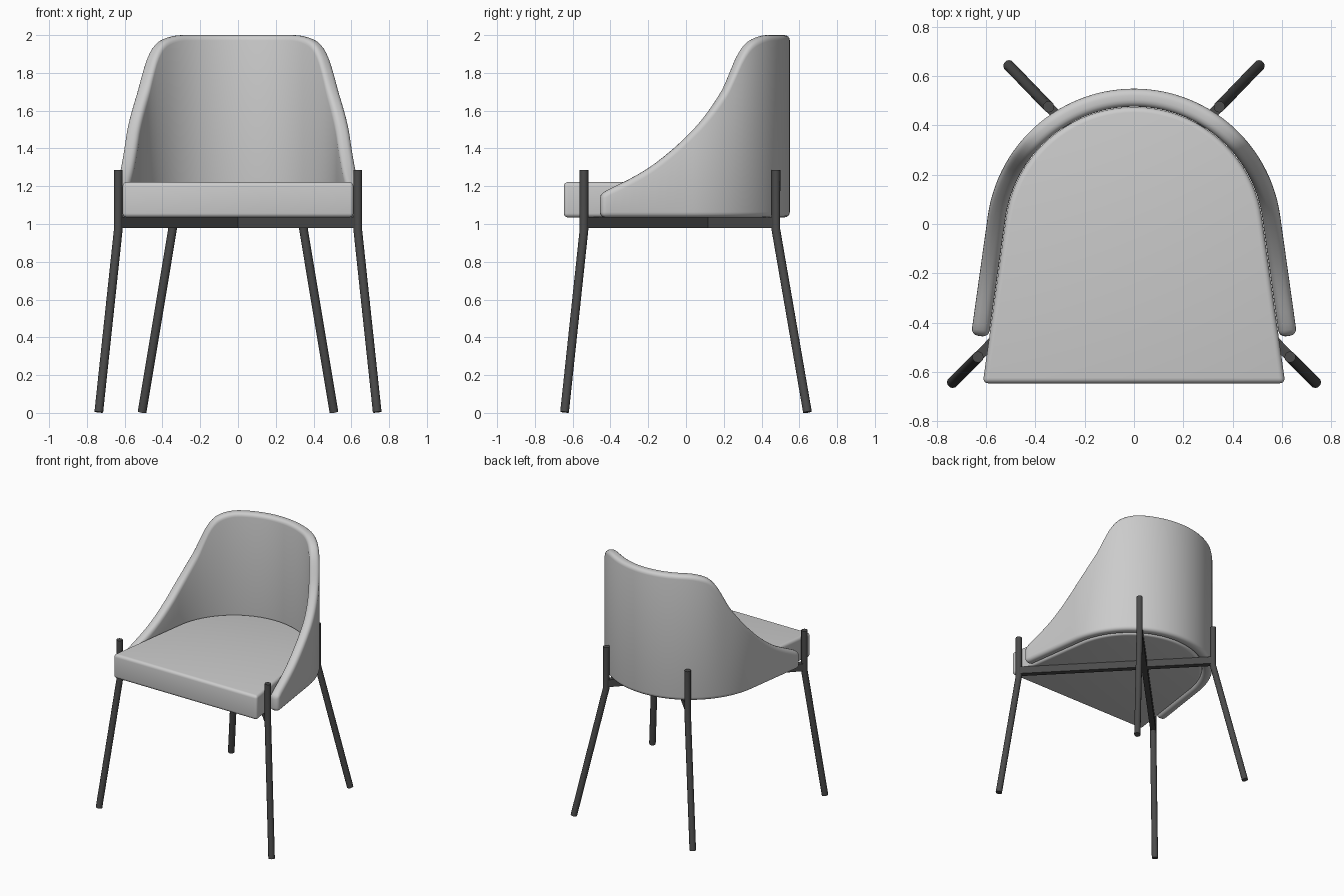
import bpy, math
from mathutils import Vector

if "Cube" in bpy.data.objects:
    bpy.data.objects.remove(bpy.data.objects["Cube"])

CY, ANG = -0.05, math.radians(8)      # centre of the round back, splay of the sides
SEAT_Z = 1.035

dark = bpy.data.materials.new("dark_metal")
dark.diffuse_color = (0.07, 0.07, 0.07, 1)
dark.use_nodes = True
dark.node_tree.nodes["Principled BSDF"].inputs["Base Color"].default_value = dark.diffuse_color


def u_path(radius, y_front, n_side, n_arc):
    """Horseshoe plan: splayed straight side, round back, other side."""
    ax, ay = radius * math.cos(ANG), CY + radius * math.sin(ANG)
    fx = ax + (ay - y_front) * math.tan(ANG)
    side = [(fx + (ax - fx) * i / n_side, y_front + (ay - y_front) * i / n_side)
            for i in range(n_side)]
    arc = [ANG + (math.pi - 2 * ANG) * i / n_arc for i in range(n_arc + 1)]
    back = [(radius * math.cos(a), CY + radius * math.sin(a)) for a in arc]
    return side + back + [(-x, y) for x, y in reversed(side)]


def mesh_object(name, verts, faces):
    me = bpy.data.meshes.new(name)
    me.from_pydata(verts, [], faces)
    ob = bpy.data.objects.new(name, me)
    bpy.context.collection.objects.link(ob)
    return ob


def bevel(ob, width, segments):
    m = ob.modifiers.new("bevel", 'BEVEL')
    m.width, m.segments = width, segments
    m.limit_method, m.angle_limit = 'ANGLE', math.radians(40)
    m.use_clamp_overlap = False


def smooth(ob):
    bpy.ops.object.select_all(action='DESELECT')
    ob.select_set(True)
    bpy.context.view_layer.objects.active = ob
    bpy.ops.object.convert(target='MESH')
    bpy.ops.object.shade_smooth_by_angle(angle=math.radians(35))


# Seat cushion
plan = u_path(0.525, -0.647, 1, 40)
n = len(plan)
seat = mesh_object(
    "seat",
    [(x, y, SEAT_Z) for x, y in plan] + [(x, y, 1.222) for x, y in plan],
    [tuple(reversed(range(n))), tuple(range(n, 2 * n))]
    + [(i, (i + 1) % n, n + (i + 1) % n, n + i) for i in range(n)])
bevel(seat, 0.022, 4)
smooth(seat)

# Wrap-around backrest: rim height follows this side profile (y, z)
RIM = [(-0.46, 1.155), (-0.40, 1.188), (-0.3, 1.237), (-0.2, 1.295), (-0.1, 1.37),
       (0.0, 1.46), (0.1, 1.57), (0.2, 1.715), (0.25, 1.825), (0.285, 1.90),
       (0.33, 1.96), (0.40, 1.995), (0.46, 2.0), (0.60, 2.0)]


def rim_z(y):
    k = next(i for i in range(len(RIM) - 1) if y <= RIM[i + 1][0])
    slope = []
    for j in (k, k + 1):
        a, b = RIM[max(j - 1, 0)], RIM[min(j + 1, len(RIM) - 1)]
        slope.append((b[1] - a[1]) / (b[0] - a[0]))
    (y0, z0), (y1, z1) = RIM[k], RIM[k + 1]
    h = y1 - y0
    t = (y - y0) / h
    z = ((2 * t**3 - 3 * t**2 + 1) * z0 + (t**3 - 2 * t**2 + t) * h * slope[0]
         + (3 * t**2 - 2 * t**3) * z1 + (t**3 - t**2) * h * slope[1])
    return min(z, 2.0)


plan = u_path(0.563, -0.455, 10, 72)
n = len(plan)
back = mesh_object(
    "backrest",
    [(x, y, SEAT_Z) for x, y in plan] + [(x, y, rim_z(y)) for x, y in plan],
    [(i, i + 1, n + i + 1, n + i) for i in range(n - 1)])
sol = back.modifiers.new("thickness", 'SOLIDIFY')
sol.thickness, sol.offset, sol.use_even_offset = 0.073, 0, True
bevel(back, 0.028, 4)
smooth(back)


# Bent tube legs
def leg(name, top, foot):
    cu = bpy.data.curves.new(name, 'CURVE')
    cu.dimensions = '3D'
    cu.bevel_depth, cu.bevel_resolution, cu.use_fill_caps = 0.023, 4, True
    sp = cu.splines.new('POLY')
    pts = [(*top, 1.287), (*top, 0.97), (*foot, 0.004)]
    sp.points.add(len(pts) - 1)
    for p, co in zip(sp.points, pts):
        p.co = (*co, 1)
    ob = bpy.data.objects.new(name, cu)
    bpy.context.collection.objects.link(ob)
    smooth(ob)
    ob.data.materials.append(dark)


# Crossed rails under the seat
def rail(name, a, b):
    a, b = Vector(a), Vector(b)
    bpy.ops.mesh.primitive_cube_add(size=1, location=(*((a + b) / 2), 1.008))
    ob = bpy.context.object
    ob.name = name
    ob.scale = ((b - a).length, 0.04, 0.056)
    ob.rotation_euler.z = math.atan2(b.y - a.y, b.x - a.x)
    ob.data.materials.append(dark)


for s, side in ((1, "right"), (-1, "left")):
    leg(f"front_leg_{side}", (s * 0.634, -0.54), (s * 0.737, -0.643))
    leg(f"back_leg_{side}", (s * 0.347, 0.476), (s * 0.508, 0.643))
    rail(f"seat_rail_{side}", (s * 0.634, -0.54), (-s * 0.347, 0.476))
